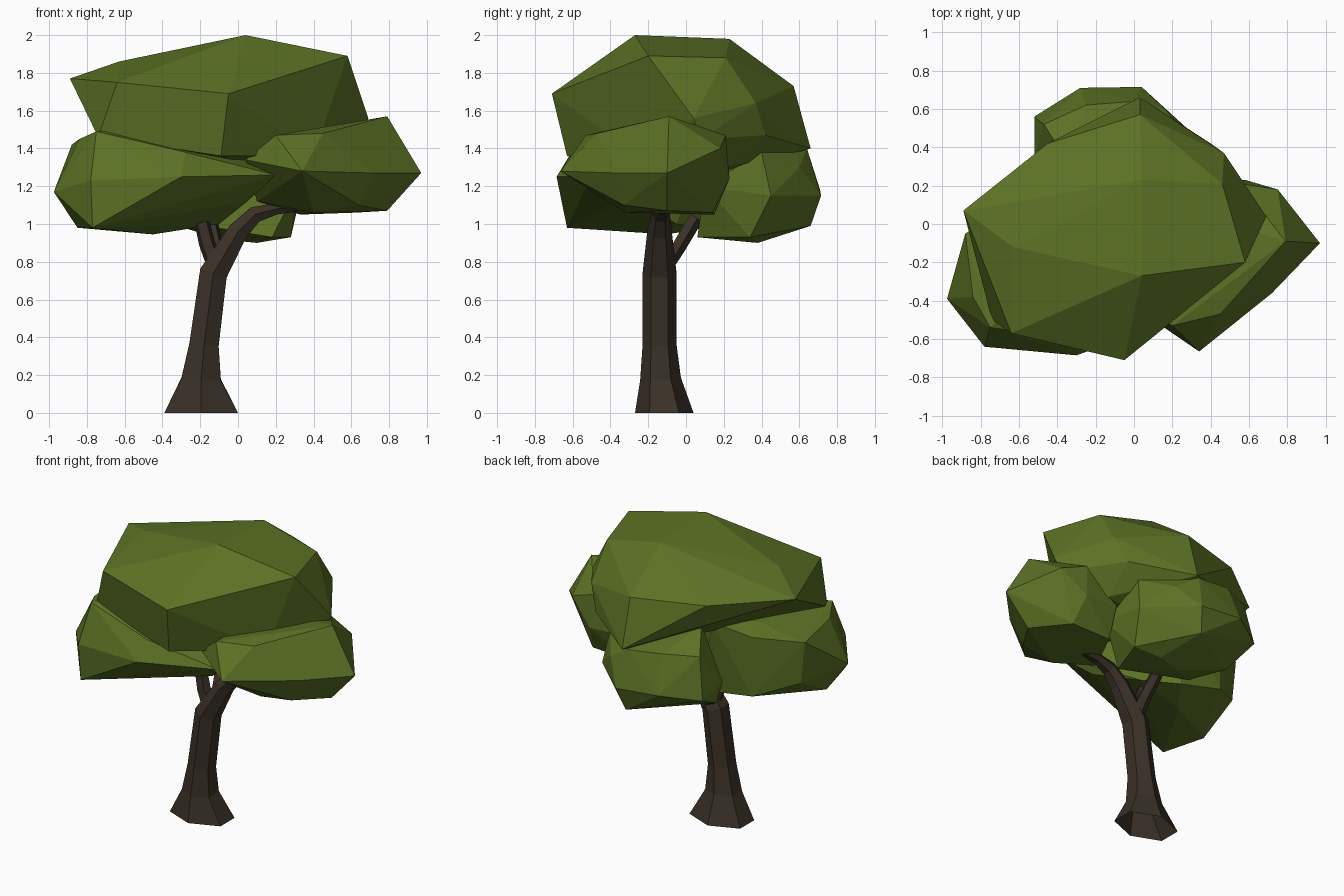
import bpy, bmesh
from math import sin, cos, pi, radians
from mathutils import Vector


def material(name, color):
    m = bpy.data.materials.new(name)
    m.diffuse_color = color
    return m


LEAF = material("leaf_green", (0.105, 0.165, 0.018, 1))
BARK = material("bark_brown", (0.042, 0.03, 0.02, 1))


def finish(bm, name, mat):
    bmesh.ops.recalc_face_normals(bm, faces=bm.faces)
    me = bpy.data.meshes.new(name)
    bm.to_mesh(me)
    bm.free()
    me.materials.append(mat)
    bpy.context.collection.objects.link(bpy.data.objects.new(name, me))


def clump(name, pts):
    """Faceted leaf mass wrapped around a few corner points."""
    bm = bmesh.new()
    for p in pts:
        bm.verts.new(p)
    bmesh.ops.convex_hull(bm, input=bm.verts)
    loose = [v for v in bm.verts if not v.link_faces]
    bmesh.ops.delete(bm, geom=loose, context='VERTS')
    bmesh.ops.dissolve_limit(bm, angle_limit=radians(4), verts=bm.verts, edges=bm.edges)
    finish(bm, name, LEAF)


def limb(name, path, sides=6):
    """Tapered tube, open at the bottom; path entries are x, y, z, radius in x, radius in y."""
    bm = bmesh.new()
    pts = [Vector(p[:3]) for p in path]
    rings = []
    for i, p in enumerate(pts):
        a = pts[i] - pts[i - 1] if i else Vector((0, 0, 1))
        b = pts[i + 1] - p if i < len(pts) - 1 else a
        t = (a.normalized() + b.normalized()).normalized() if i else a
        u = Vector((0, 1, 0))
        u = (u - t * u.dot(t)).normalized()
        w = u.cross(t)
        rx, ry = path[i][3:]
        rings.append([bm.verts.new(p + u * ry * cos(2 * pi * k / sides) + w * rx * sin(2 * pi * k / sides))
                      for k in range(sides)])
    for lo, hi in zip(rings, rings[1:]):
        for k in range(sides):
            j = (k + 1) % sides
            bm.faces.new((lo[k], lo[j], hi[j], hi[k]))
    bm.faces.new(rings[-1])
    finish(bm, name, BARK)


# Trunk bending into the right-hand branch, plus the left and rear forks
limb("trunk", [(-.195, -.115, 0, .225, .155), (-.195, -.135, .18, .12, .108),
               (-.18, -.14, .36, .09, .09), (-.13, -.14, .74, .085, .09),
               (.0, -.14, .96, .062, .065), (.09, -.135, 1.05, .05, .05),
               (.2, -.125, 1.08, .035, .04), (.36, -.12, 1.09, .02, .025)])
limb("left_branch", [(-.12, -.14, .78, .05, .05), (-.165, -.14, .9, .045, .045),
                     (-.2, -.13, 1.05, .04, .04)], 5)
limb("rear_branch", [(-.11, -.12, .76, .05, .05), (-.12, -.04, .88, .045, .04),
                     (-.15, .05, 1.03, .04, .04)], 5)

# Large crown
clump("top_foliage", [
    (.04, -.27, 2), (.04, .23, 1.98), (.58, -.2, 1.89), (.46, .21, 1.88), (-.63, -.12, 1.86),
    (-.89, .07, 1.77), (-.05, -.71, 1.69), (.41, -.3, 1.69), (-.64, -.57, 1.75),
    (.69, .04, 1.56), (.47, .37, 1.64), (.03, .57, 1.73), (-.45, .42, 1.74), (.03, .66, 1.4),
    (-.09, -.63, 1.36), (-.74, -.5, 1.46), (.4, -.25, 1.36), (.66, .08, 1.45),
    (.4, .42, 1.47), (.4, .22, 1.3), (.05, .1, 1.32), (.2, .22, 1.27)])

# Front-left clump
clump("left_foliage", [
    (-.975, -.39, 1.17), (-.78, -.64, 1.23), (-.3, -.685, 1.25), (.2, -.5, 1.26),
    (-.77, -.63, .98), (-.85, -.33, .98), (-.42, -.35, 1.03), (-.45, -.1, .945),
    (-.75, -.54, 1.49), (-.84, -.38, 1.45), (-.54, -.35, 1.51), (-.28, -.6, 1.38),
    (-.88, -.05, 1.42), (-.85, -.05, 1.13), (-.6, .13, 1.45), (-.6, .13, 1.04),
    (-.3, .14, 1.48), (-.3, .1, .98), (-.1, -.05, 1.0), (.1, -.35, 1.33), (.05, -.35, 1.12),
    (-.55, 0, 1.5)])

# Right clump
clump("right_foliage", [
    (.97, -.1, 1.27), (.79, -.09, 1.57), (.79, -.1, 1.07), (.72, -.36, 1.27), (.64, -.33, 1.1),
    (.34, -.665, 1.28), (.2, -.53, 1.47), (.45, -.47, 1.48), (.75, .18, 1.4), (.58, .23, 1.24),
    (.62, .14, 1.06), (.4, -.32, 1.06), (.04, -.46, 1.34), (.1, -.25, 1.12), (.33, .15, 1.05),
    (.33, .22, 1.25), (.2, .1, 1.45), (.56, .21, 1.47)])

# Back clump
clump("back_foliage", [
    (-.52, .56, 1.15), (-.28, .71, 1.18), (.04, .715, 1.15), (0, .66, .99), (.16, .6, 1.3),
    (-.52, .34, 1.2), (-.47, .34, 1.04), (-.47, .52, 1.43), (-.25, .62, 1.43), (0, .64, 1.4),
    (.33, .45, 1.15), (.28, .34, .93), (.18, .06, .93), (.1, .38, .9), (-.1, .3, .92),
    (-.35, .12, 1.02), (.32, .1, 1.2), (-.35, .33, 1.55), (.3, .4, 1.38), (.1, .3, 1.45)])
